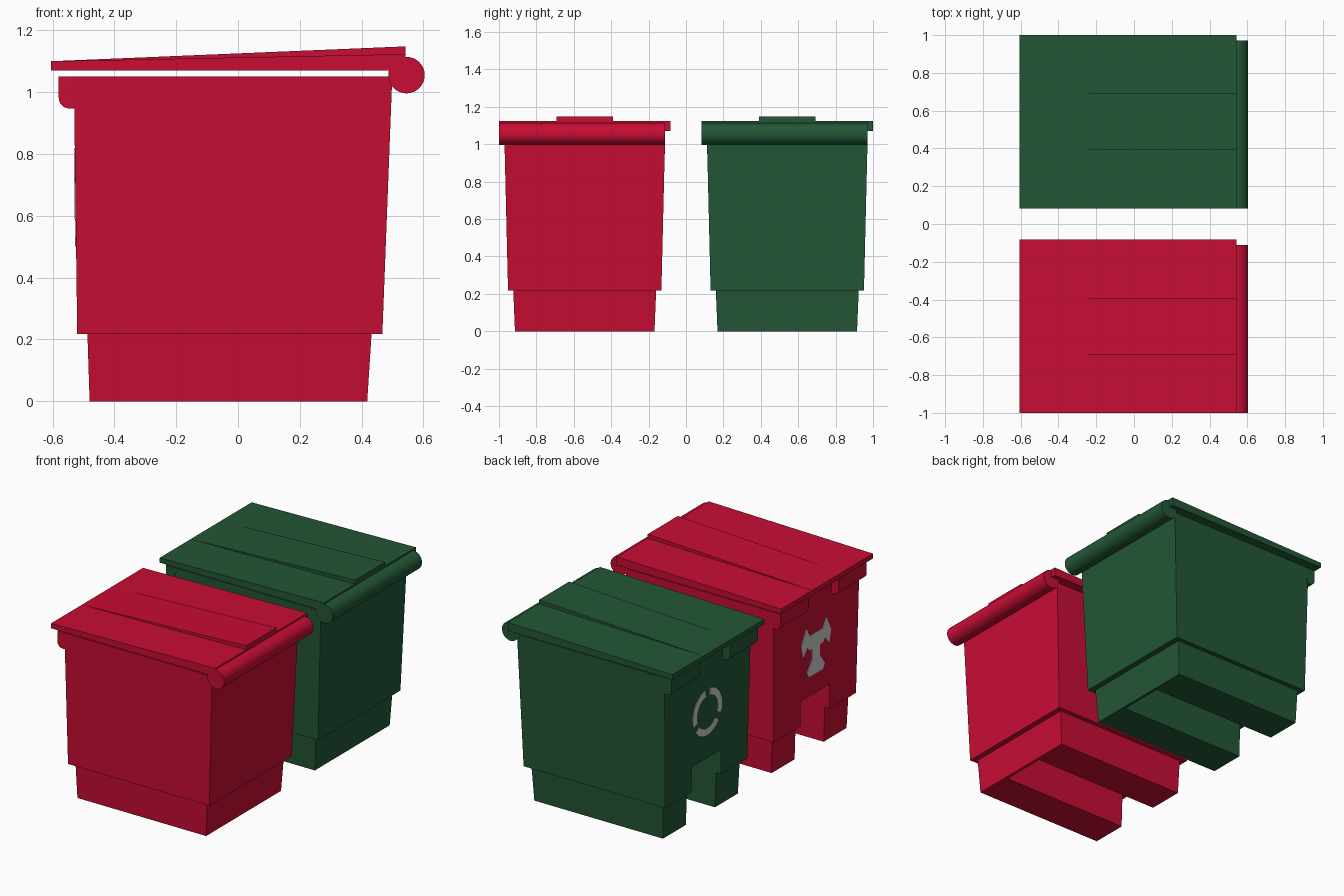
import bpy, bmesh, math
from mathutils import Vector

if "Cube" in bpy.data.objects:
    bpy.data.objects.remove(bpy.data.objects["Cube"])


def material(name, rgb):
    m = bpy.data.materials.new(name)
    m.diffuse_color = (*rgb, 1)
    m.use_nodes = True
    m.node_tree.nodes["Principled BSDF"].inputs["Base Color"].default_value = m.diffuse_color
    return m


RED = material("red plastic", (0.58, 0.004, 0.034))
GREEN = material("green plastic", (0.017, 0.095, 0.037))
GREY = material("light grey paint", (0.62, 0.62, 0.62))


def finish(bm, name, mat):
    bmesh.ops.recalc_face_normals(bm, faces=bm.faces)
    me = bpy.data.meshes.new(name)
    bm.to_mesh(me)
    bm.free()
    ob = bpy.data.objects.new(name, me)
    bpy.context.collection.objects.link(ob)
    if mat:
        me.materials.append(mat)
    return ob


def loft(name, rings, mat):
    """Closed skin over lists of points with equal counts."""
    bm = bmesh.new()
    rows = [[bm.verts.new(p) for p in ring] for ring in rings]
    n = len(rows[0])
    for a, b in zip(rows, rows[1:]):
        for i in range(n):
            j = (i + 1) % n
            bm.faces.new((a[i], a[j], b[j], b[i]))
    bm.faces.new(rows[0])
    bm.faces.new(rows[-1])
    return finish(bm, name, mat)


def extrude_y(name, profile, y0, y1, mat):
    """Extrude an (x, z) profile along y."""
    return loft(name, [[(x, y, z) for x, z in profile] for y in (y0, y1)], mat)


def rect(z, x0, x1, y, h):
    return [(x0, y - h, z), (x1, y - h, z), (x1, y + h, z), (x0, y + h, z)]


def wall_x(z):
    """x of the leaning left wall."""
    return -0.52 - 0.01 * (z - 0.22) / 0.73


def plate(name, outline, yc, zc):
    """Thin painted plate on the left wall; outline in (y, z)."""
    return loft(name, [[(wall_x(zc + v) + d, yc + u, zc + v) for u, v in outline]
                       for d in (-0.003, 0.002)], GREY)


def arc(r0, r1, a0, a1, n=10):
    """Outline of a ring segment, angles in degrees."""
    ang = [math.radians(a0 + (a1 - a0) * i / n) for i in range(n + 1)]
    return ([(r1 * math.cos(a), r1 * math.sin(a)) for a in ang] +
            [(r0 * math.cos(a), r0 * math.sin(a)) for a in reversed(ang)])


def bin_(colour, yc, mat):
    # tapered body with a stepped-in base
    body = loft(colour + "_bin_body", [
        rect(0.0, -0.48, 0.418, yc, 0.373),
        rect(0.218, -0.487, 0.432, yc, 0.382),
        rect(0.218, -0.52, 0.467, yc, 0.41),
        rect(1.05, -0.531, 0.499, yc, 0.43)], mat)
    # wheel channel open to the left and below
    cutter = loft("channel_cutter", [rect(-0.1, -0.8, 0.40, yc, 0.145),
                                     rect(0.375, -0.8, 0.40, yc, 0.145)], None)
    cutter.hide_render = True
    mod = body.modifiers.new("channel", 'BOOLEAN')
    mod.operation = 'DIFFERENCE'
    mod.solver = 'EXACT'
    mod.object = cutter
    bpy.context.view_layer.objects.active = body
    bpy.ops.object.modifier_apply(modifier=mod.name)
    bpy.data.objects.remove(cutter)

    # rounded grip lip in two lengths, with a gap in the middle
    lip = [(-0.52, 1.05), (-0.58, 1.05)]
    for i in range(7):
        a = math.pi + i * math.pi / 12
        lip.append((-0.545 + 0.035 * math.cos(a), 0.982 + 0.035 * math.sin(a)))
    lip.append((-0.52, 0.947))
    for side, s in (("near", -1), ("far", 1)):
        extrude_y(f"{colour}_lip_{side}", lip, yc + s * 0.15, yc + s * 0.43, mat)

    # sloping lid with raised wedge panel
    extrude_y(colour + "_lid", [(-0.605, 1.07), (0.542, 1.07), (0.542, 1.123),
                                (-0.605, 1.10)], yc - 0.4585, yc + 0.4585, mat)
    extrude_y(colour + "_lid_panel", [(-0.604, 1.085), (0.542, 1.085), (0.542, 1.148),
                                      (-0.604, 1.10)], yc - 0.15, yc + 0.15, mat)

    # hinge barrel
    ring = [(0.545 + 0.059 * math.cos(i * math.pi / 16),
             1.055 + 0.059 * math.sin(i * math.pi / 16)) for i in range(32)]
    hinge = extrude_y(colour + "_hinge", ring, yc - 0.4585, yc + 0.43, mat)

    for ob in bpy.context.selected_objects:
        ob.select_set(False)
    hinge.select_set(True)
    bpy.context.view_layer.objects.active = hinge
    bpy.ops.object.shade_smooth_by_angle(angle=math.radians(35))
    hinge.select_set(False)


Y = 0.5415
bin_("red", -Y, RED)
bin_("green", Y, GREEN)

# green bin: broken painted ring
for k in range(3):
    plate(f"ring_arc_{k}", arc(0.105, 0.145, 100 + 120 * k, 200 + 120 * k), Y, 0.67)

# red bin: warning mark of a crown, two horns and a flared stem
plate("mark_crown", [(-0.11, 0.06), (-0.07, 0.01), (0.07, 0.01), (0.11, 0.06),
                     (0.06, 0.10), (-0.06, 0.10)], -Y, 0.66)
for s, side in ((-1, "near"), (1, "far")):
    plate("mark_horn_" + side, [(s * 0.06, 0.09), (s * 0.10, 0.16), (s * 0.15, 0.06),
                                (s * 0.13, -0.02), (s * 0.09, 0.03)], -Y, 0.66)
plate("mark_stem", [(-0.04, 0.02), (0.04, 0.02), (0.04, -0.06), (0.09, -0.13),
                    (0.07, -0.16), (-0.07, -0.16), (-0.09, -0.13), (-0.04, -0.06)], -Y, 0.66)
